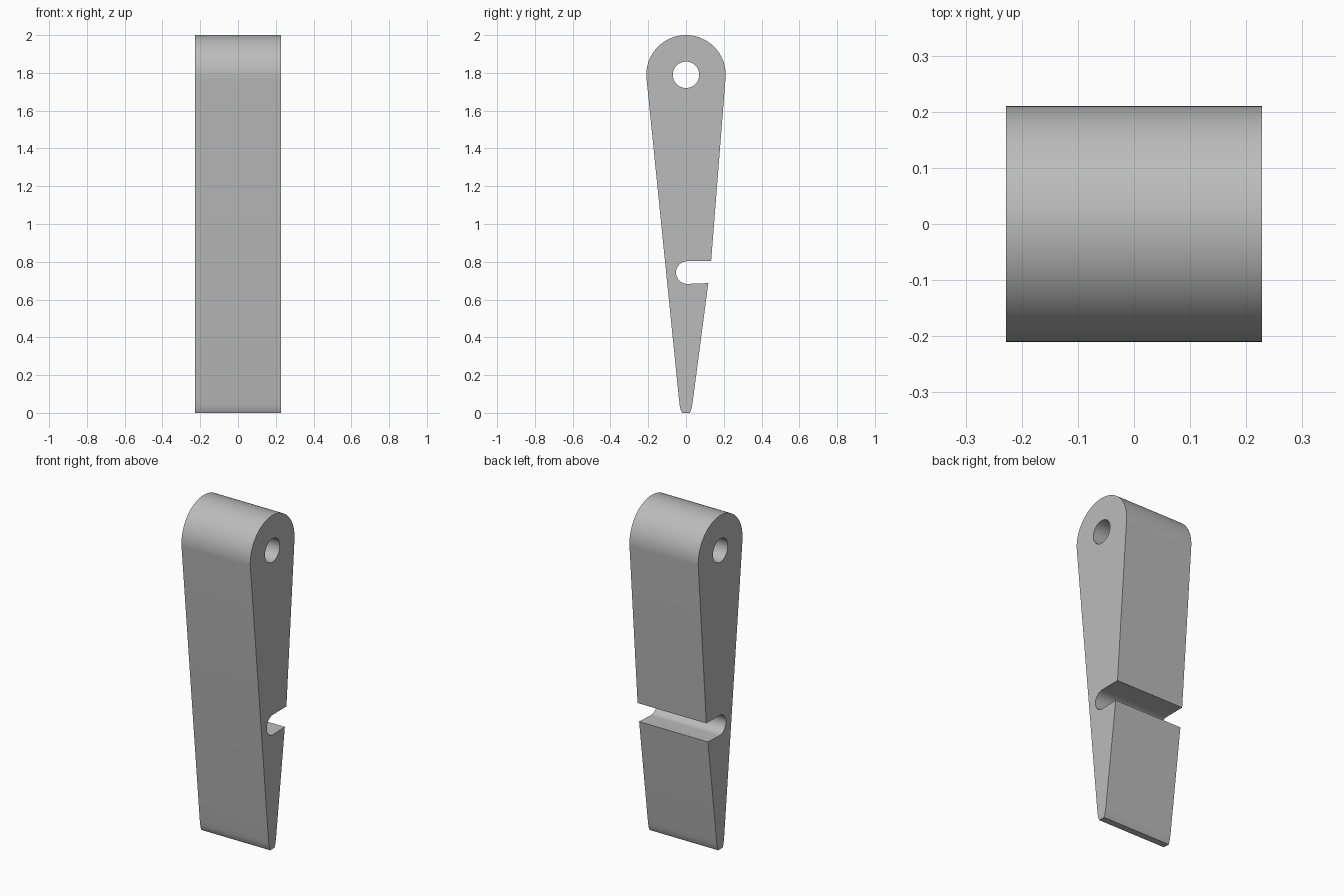
import bpy
import bmesh
from math import cos, sin, pi, radians

cube = bpy.data.objects.get("Cube")
if cube:
    bpy.data.objects.remove(cube, do_unlink=True)

HALF_WIDTH = 0.228
HEAD_Z, HEAD_R, HOLE_R = 1.79, 0.21, 0.07


def arc(cy, cz, r, start, end, steps):
    """Points along an arc, angles in degrees."""
    angles = [radians(start + (end - start) * i / steps) for i in range(steps + 1)]
    return [(cy + r * cos(a), cz + r * sin(a)) for a in angles]


def add_loop(curve, points):
    spline = curve.splines.new('POLY')
    spline.points.add(len(points) - 1)
    for p, (y, z) in zip(spline.points, points):
        p.co = (y, z, 0, 1)
    spline.use_cyclic_u = True


# Side outline: rounded head, tapering front, rounded toe, slotted back
outline = arc(0, HEAD_Z, HEAD_R, -4, 185, 48)
outline += [(-0.037, 0.07), (-0.033, 0.038), (-0.028, 0.016), (-0.02, 0.0)]
outline += [(0.02, 0.0), (0.027, 0.016), (0.032, 0.038), (0.037, 0.07)]
outline += [(0.118, 0.687)]
outline += arc(0.007, 0.743, 0.06, 271, 91, 24)[:]
outline += [(0.133, 0.804)]

profile = bpy.data.curves.new("wedge_body", 'CURVE')
profile.dimensions = '2D'
profile.fill_mode = 'BOTH'
profile.extrude = HALF_WIDTH
add_loop(profile, outline)
# Pivot hole through the head
add_loop(profile, arc(0, HEAD_Z, HOLE_R, 0, 360, 40)[:-1])

# Stand the profile up, extruded along x
body = bpy.data.objects.new("wedge_body", profile)
bpy.context.collection.objects.link(body)
body.rotation_euler = (pi / 2, 0, pi / 2)
for other in bpy.context.selected_objects:
    other.select_set(False)
bpy.context.view_layer.objects.active = body
body.select_set(True)
bpy.ops.object.convert(target='MESH')
body = bpy.context.object
bpy.ops.object.transform_apply(location=False, rotation=True, scale=False)

# Weld the caps to the walls
bm = bmesh.new()
bm.from_mesh(body.data)
bmesh.ops.remove_doubles(bm, verts=bm.verts, dist=0.0005)
bmesh.ops.recalc_face_normals(bm, faces=bm.faces)
bm.to_mesh(body.data)
bm.free()

# Plain grey finish
grey = bpy.data.materials.new("plain_grey")
grey.use_nodes = True
colour = (0.5, 0.5, 0.5, 1)
grey.diffuse_color = colour
grey.node_tree.nodes["Principled BSDF"].inputs["Base Color"].default_value = colour
body.data.materials.clear()
body.data.materials.append(grey)
bpy.ops.object.shade_smooth_by_angle(angle=radians(25))
